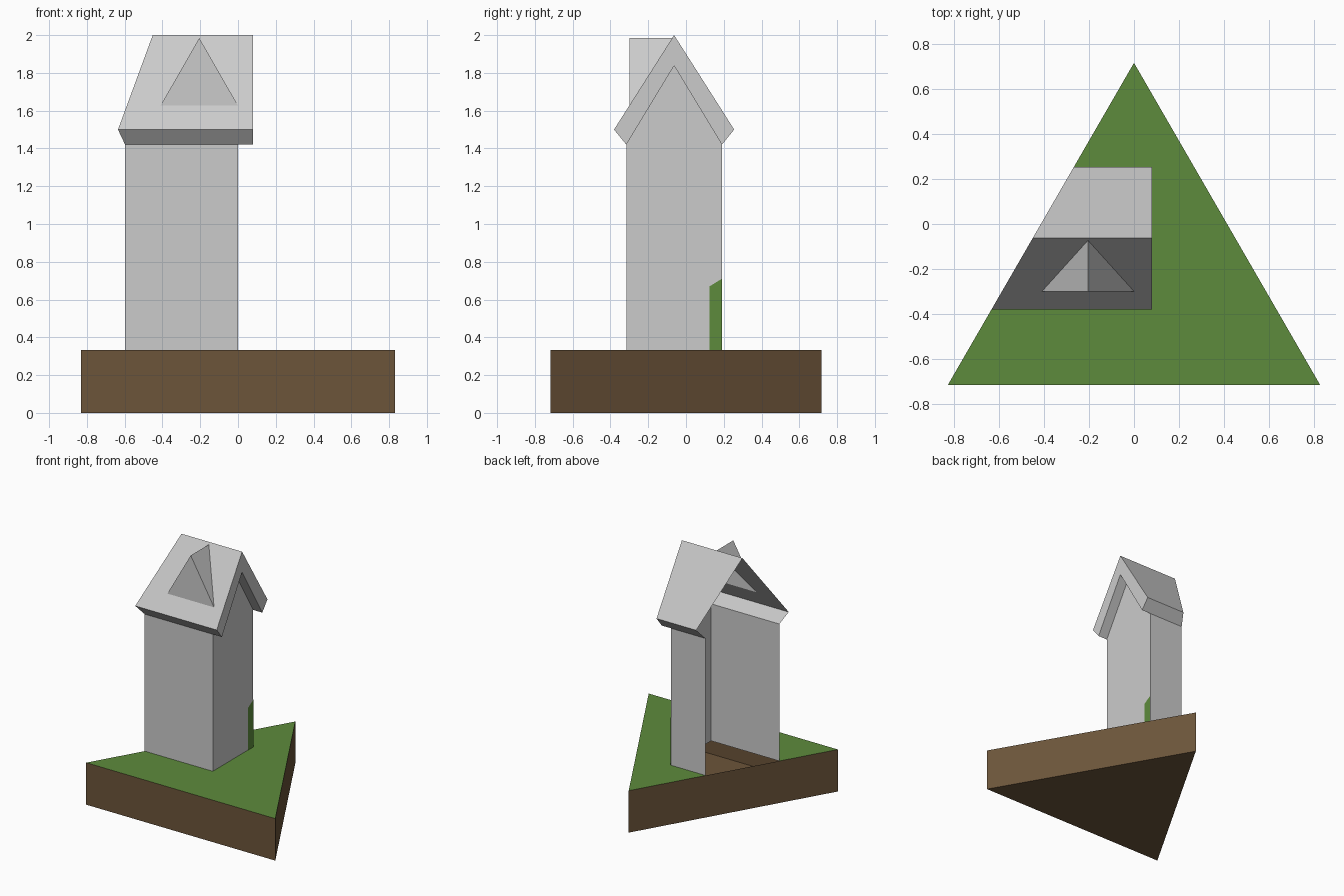
import bpy, bmesh
from mathutils import Vector

if "Cube" in bpy.data.objects:
    bpy.data.objects.remove(bpy.data.objects["Cube"])

W, D, G = 0.83, 0.718, 0.333      # triangle half width, half depth, ground height
YC = -0.063                       # ridge line
RH, WH = 0.318, 0.253             # roof and wall half depth
XR = 0.08                         # roof overhang end


def cut_x(y):
    """x of the slanted left side of the triangle at depth y"""
    return -W + (y + D) * W / (2 * D)


def material(name, col):
    m = bpy.data.materials.new(name)
    m.diffuse_color = (*col, 1)
    m.use_nodes = True
    m.node_tree.nodes["Principled BSDF"].inputs["Base Color"].default_value = m.diffuse_color
    return m


def shell(name, faces, ref, mat=None):
    """Flat faces, each turned to face away from ref"""
    bm = bmesh.new()
    for pts in faces:
        f = bm.faces.new([bm.verts.new(p) for p in pts])
        f.normal_update()
        if f.normal.dot(f.calc_center_median() - Vector(ref)) < 0:
            f.normal_flip()
    bmesh.ops.remove_doubles(bm, verts=bm.verts, dist=1e-4)
    me = bpy.data.meshes.new(name)
    bm.to_mesh(me)
    bm.free()
    ob = bpy.data.objects.new(name, me)
    bpy.context.collection.objects.link(ob)
    if mat:
        me.materials.append(mat)
    return ob


green = material("grass", (0.11, 0.26, 0.045))
brown = material("earth", (0.15, 0.09, 0.042))

# earth block: hollow, open under the house
tri = [(-W, -D), (W, -D), (0, D)]
sides = [[(*a, 0), (*b, 0), (*b, G), (*a, G)] for a, b in zip(tri, tri[1:] + tri[:1])]
shell("earth_block", sides + [[(*p, 0) for p in tri]], (0, -0.2, 0.15), brown)

# grass with the house footprint left out
yf, yb = YC - WH, YC + WH
foot = [(cut_x(yb), yb), (0, yb), (0, yf), (cut_x(yf), yf)]
shell("grass_top", [[(*p, G) for p in tri + foot]], (0, 0, -5), green)

# walls: front, back and right gable, open along the slanted cut
E, S, A, T = 1.5, 1.42, 1.838, 2.0   # eave, soffit, inner apex, ridge heights
shell("walls", [
    [(cut_x(yf), yf, G), (0, yf, G), (0, yf, S), (cut_x(yf), yf, S)],
    [(cut_x(yb), yb, G), (0, yb, G), (0, yb, S), (cut_x(yb), yb, S)],
    [(0, yf, G), (0, yb, G), (0, yb, S), (0, YC, A), (0, yf, S)],
], (-0.2, YC, 1))

# green panel at the wall's back corner
shell("green_panel", [[(0.002, 0.125, G), (0.002, yb, G), (0.002, yb, 0.71),
                       (0.002, 0.125, 0.67)]], (-1, 0, 0.5), green)

# roof: slopes, eave strips and gable frame; front slope is open behind the dormer


def on_slope(x, y):
    return (x, y, T - abs(y - YC) * (T - E) / RH)


ridge_l, ridge_r = (cut_x(YC), YC, T), (XR, YC, T)
dl, dr, da = on_slope(-0.41, -0.30), on_slope(0.0, -0.30), on_slope(-0.205, YC - 0.01)
el, er = on_slope(cut_x(YC - RH), YC - RH), on_slope(XR, YC - RH)
bl, br = on_slope(cut_x(YC + RH), YC + RH), on_slope(XR, YC + RH)
faces = [[el, er, dr, dl], [er, ridge_r, da, dr], [el, dl, da, ridge_l],
         [ridge_l, da, ridge_r], [bl, br, ridge_r, ridge_l]]
for s in (-1, 1):
    ye, yw = YC + s * RH, YC + s * WH
    faces.append([(cut_x(ye), ye, E), (XR, ye, E), (XR, yw, S), (cut_x(yw), yw, S)])
    faces.append([(XR, ye, E), (XR, YC, T), (XR, YC, A), (XR, yw, S)])
shell("roof", faces, (-0.2, YC, 1.6))

# underside of the gable overhang
shell("overhang_soffit", [[(0, YC + s * WH, S), (XR, YC + s * WH, S), (XR, YC, A), (0, YC, A)]
                          for s in (-1, 1)], (0, YC, 3))

# dormer wedge
top = (-0.205, -0.30, da[2])
shell("dormer", [[dl, dr, top], [dl, top, da], [dr, da, top]], (-0.205, -0.25, 1.75))
